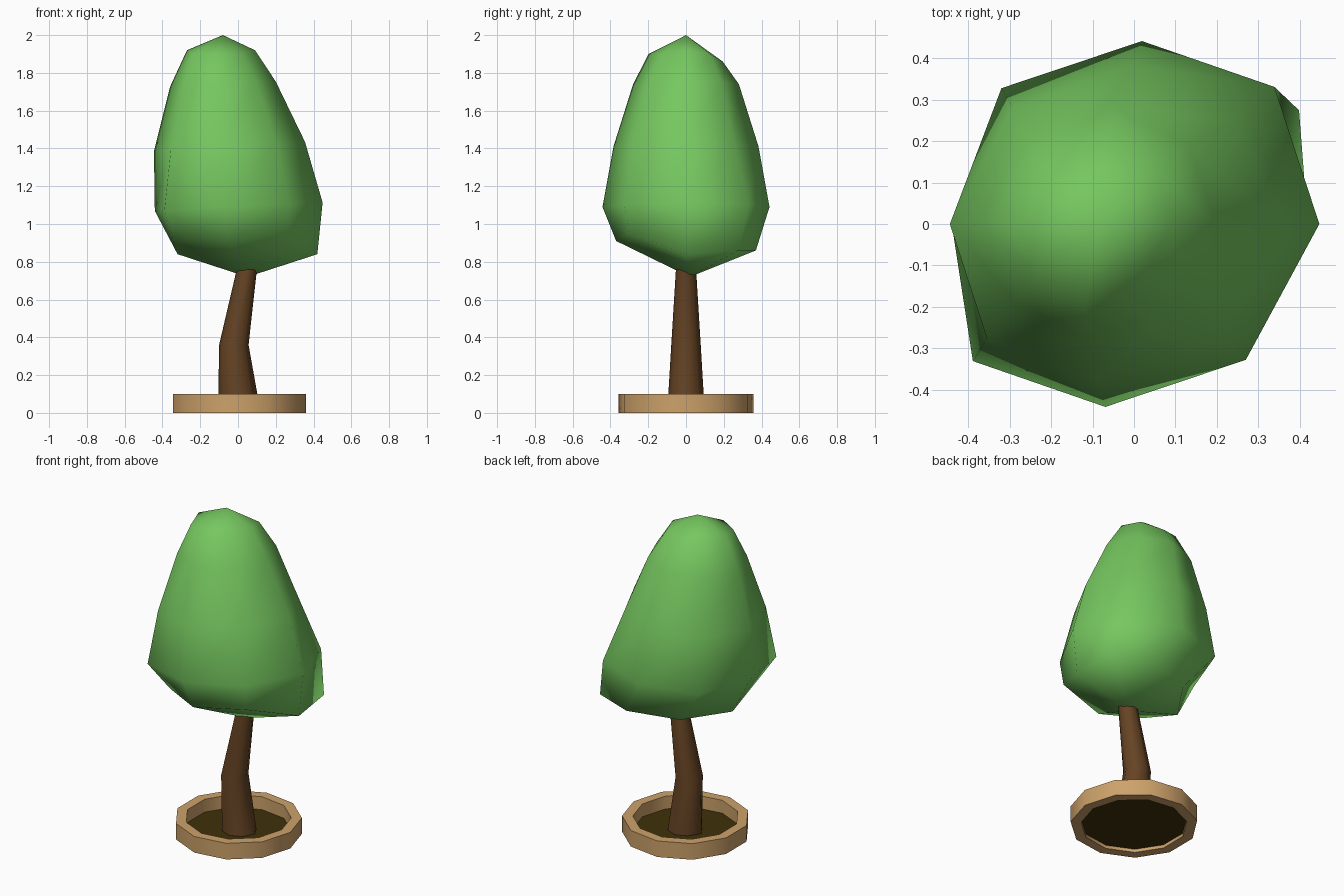
import bpy, bmesh, math

if "Cube" in bpy.data.objects:
    bpy.data.objects.remove(bpy.data.objects["Cube"])


def material(name, rgb):
    m = bpy.data.materials.new(name)
    m.diffuse_color = (*rgb, 1)
    m.use_nodes = True
    m.node_tree.nodes["Principled BSDF"].inputs["Base Color"].default_value = m.diffuse_color
    return m


def finish(name, bm, mat, smooth_angle=None):
    bmesh.ops.recalc_face_normals(bm, faces=bm.faces)
    me = bpy.data.meshes.new(name)
    bm.to_mesh(me)
    bm.free()
    me.materials.append(mat)
    ob = bpy.data.objects.new(name, me)
    bpy.context.collection.objects.link(ob)
    if smooth_angle:
        bpy.context.view_layer.objects.active = ob
        ob.select_set(True)
        bpy.ops.object.shade_smooth_by_angle(angle=math.radians(smooth_angle))
        ob.select_set(False)
    return ob


def ring(bm, n, cx, z, r, shear=0.0, tweak=None, tilt=0.0):
    """Horizontal n-gon; shear leans it in x with y, tilt raises it along x."""
    verts = []
    for i in range(n):
        a = 2 * math.pi * i / n
        k = r * (tweak or {}).get(i, 1)
        x, y = k * math.cos(a), k * math.sin(a)
        verts.append(bm.verts.new((cx + x + shear * y, y, z + tilt * x)))
    return verts


def bridge(bm, a, b):
    n = len(a)
    for i in range(n):
        j = (i + 1) % n
        bm.faces.new((a[i], a[j], b[j], b[i]))


def fan(bm, loop, tip):
    n = len(loop)
    for i in range(n):
        bm.faces.new((loop[i], loop[(i + 1) % n], tip))


leaf = material("leaf green", (0.18, 0.57, 0.115))
bark = material("bark brown", (0.13, 0.056, 0.017))
wood = material("light wood", (0.61, 0.36, 0.145))
earth = material("dark soil", (0.05, 0.03, 0.003))

# Planter: open eleven-sided ring
bm = bmesh.new()
SIDES = 11
loops = [ring(bm, SIDES, 0, z, r) for r, z in
         ((0.36, 0), (0.36, 0.1), (0.30, 0.1), (0.30, 0))]
for i in range(4):
    bridge(bm, loops[i], loops[(i + 1) % 4])
finish("planter_ring", bm, wood, 40)

# Soil inside the planter
bm = bmesh.new()
bm.faces.new(ring(bm, SIDES, 0, 0.02, 0.30))
finish("soil", bm, earth)

# Bent, tapering trunk
bm = bmesh.new()
loops = [ring(bm, 8, *s) for s in
         ((0.008, 0.024, 0.098), (-0.022, 0.36, 0.078), (0.045, 0.75, 0.054), (0.053, 0.80, 0.051))]
loops[0][0].co.x += 0.01
loops[0][4].co.x -= 0.015
for a, b in zip(loops, loops[1:]):
    bridge(bm, a, b)
bm.faces.new(loops[0])
bm.faces.new(loops[-1])
finish("trunk", bm, bark, 60)

# Lumpy foliage: eight-sided rings (centre x, z, radius, shear, tweaks, tilt)
bm = bmesh.new()
profile = (
    (0.05, 0.84, 0.37, 0.27, {5: 1.0, 1: 1.05, 7: 1.14}, 0.0),
    (-0.025, 1.09, 0.442, 0.10, {0: 1.07, 1: 1.06, 3: 1.05, 4: 0.94, 5: 1.06, 7: 1.05}, 0.05),
    (-0.045, 1.41, 0.40, 0.12, {1: 0.90, 5: 0.98, 2: 0.96, 6: 0.96}, 0.06),
    (-0.08, 1.74, 0.28, 0.12, {1: 0.95, 5: 0.94}, 0.05),
    (-0.09, 1.90, 0.18, 0.15, {2: 1.08, 6: 1.1}, 0.0),
)
loops = [ring(bm, 8, *s) for s in profile]
# the lower rim rises towards the front
for i, z in ((1, 0.86), (2, 0.86), (5, 0.92), (6, 0.91), (7, 0.95)):
    loops[0][i].co.z = z
loops[-1][2].co.z = 1.86
loops[-1][0].co.z = loops[-1][4].co.z = 1.92
for a, b in zip(loops, loops[1:]):
    bridge(bm, a, b)
fan(bm, loops[0], bm.verts.new((0.05, 0.02, 0.72)))
fan(bm, loops[-1], bm.verts.new((-0.08, 0, 2.0)))
finish("foliage", bm, leaf, 180)
